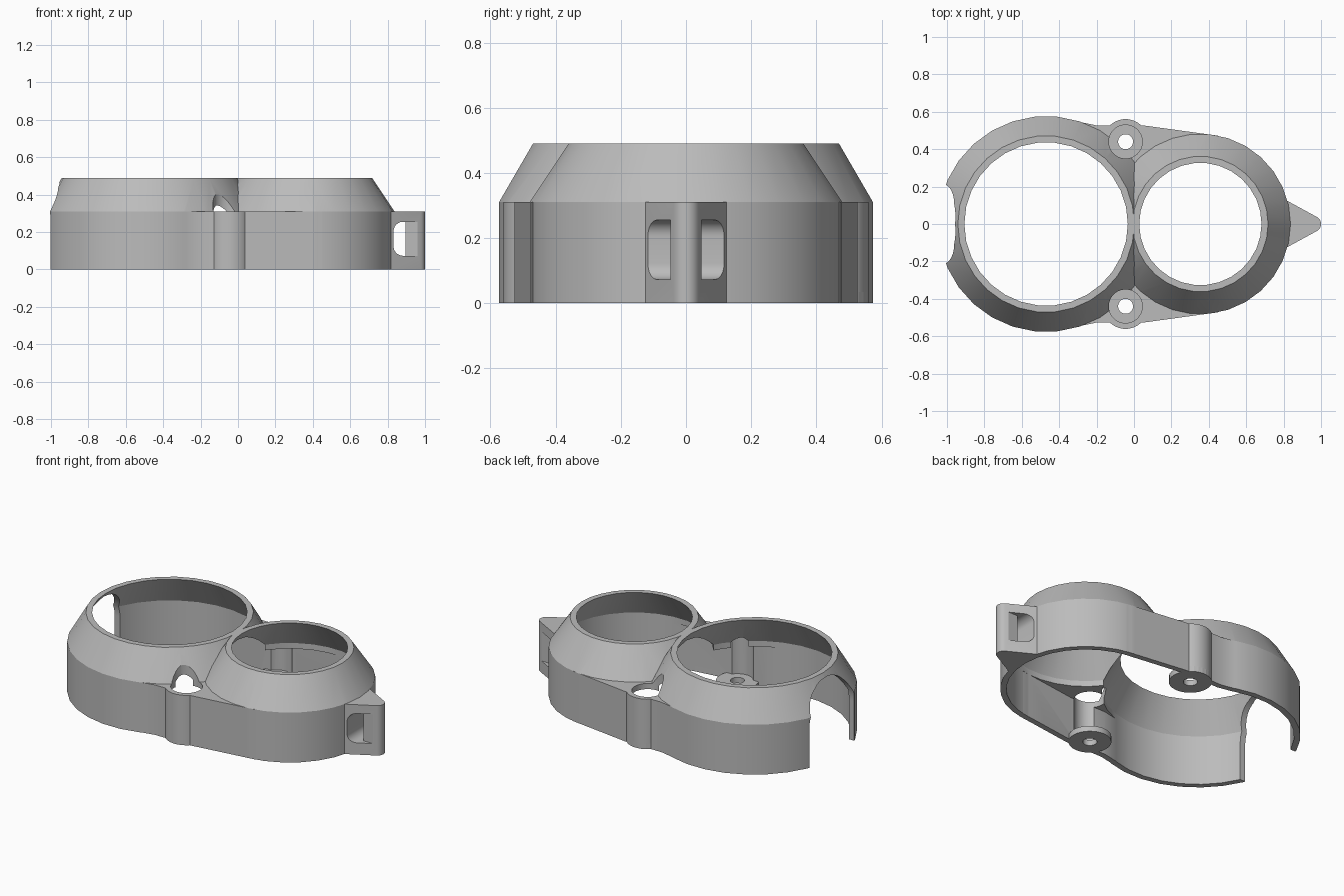
import bpy, bmesh, math
from mathutils import Vector
from mathutils.geometry import convex_hull_2d

if "Cube" in bpy.data.objects:
    bpy.data.objects.remove(bpy.data.objects["Cube"], do_unlink=True)

WALL_TOP, RIM_TOP, THICK = 0.31, 0.49, 0.035
BIG = dict(x=-0.47, base=0.577, rim=0.472)
SMALL = dict(x=0.355, base=0.482, rim=0.362)
BOSS_X, BOSS_Y = -0.045, 0.44

grey = bpy.data.materials.new("plain grey")
grey.use_nodes = True
grey.diffuse_color = (0.5, 0.5, 0.5, 1)
grey.node_tree.nodes["Principled BSDF"].inputs["Base Color"].default_value = grey.diffuse_color


def ring(cx, cy, r, n=30, start=0.0, sweep=math.tau):
    return [(cx + r * math.cos(start + sweep * i / n),
             cy + r * math.sin(start + sweep * i / n)) for i in range(n)]


def make_object(name, bm):
    bmesh.ops.recalc_face_normals(bm, faces=bm.faces)
    mesh = bpy.data.meshes.new(name)
    bm.to_mesh(mesh)
    bm.free()
    mesh.materials.append(grey)
    obj = bpy.data.objects.new(name, mesh)
    bpy.context.collection.objects.link(obj)
    return obj


def loft(name, loops):
    """Solid through matching closed loops of points."""
    bm = bmesh.new()
    rows = [[bm.verts.new(p) for p in loop] for loop in loops]
    n = len(rows[0])
    for a, b in zip(rows, rows[1:]):
        for i in range(n):
            j = (i + 1) % n
            bm.faces.new((a[i], a[j], b[j], b[i]))
    bm.faces.new(rows[0])
    bm.faces.new(rows[-1])
    return make_object(name, bm)


def prism(name, outline, lo, hi, axis="z"):
    place = {"z": lambda u, v, w: (u, v, w),
             "y": lambda u, v, w: (u, w, v),
             "x": lambda u, v, w: (w, u, v)}[axis]
    return loft(name, [[place(u, v, w) for u, v in outline] for w in (lo, hi)])


def lathe(name, cx, profile):
    return loft(name, [[(x, y, z) for x, y in ring(cx, 0, r)] for r, z in profile])


def combine(target, tool, operation):
    mod = target.modifiers.new(operation, "BOOLEAN")
    mod.operation, mod.object, mod.solver = operation, tool, "EXACT"
    bpy.ops.object.select_all(action="DESELECT")
    bpy.context.view_layer.objects.active = target
    target.select_set(True)
    bpy.ops.object.modifier_apply(modifier=mod.name)
    bpy.data.objects.remove(tool, do_unlink=True)


def bridge_outline(inset):
    half = [(-0.36, 0.56), (-0.2, 0.527), (0.05, 0.527), (0.45, 0.472)]
    half = [(x, y - inset) for x, y in half]
    return half + [(x, -y) for x, y in reversed(half)]


def cup(name, c):
    return lathe(name, c["x"], [(c["base"], 0), (c["base"], WALL_TOP), (c["rim"], RIM_TOP)])


def cup_cavity(name, c):
    base, rim = c["base"] - THICK, c["rim"] - THICK
    return lathe(name, c["x"], [(base, -0.1), (base, WALL_TOP), (rim, RIM_TOP), (rim, 0.6)])


# Outer body: two cups, flat bridge, screw columns
housing = cup("housing", BIG)
combine(housing, cup("small_cup", SMALL), "UNION")
combine(housing, prism("bridge", bridge_outline(0), 0, WALL_TOP), "UNION")
for side in (-1, 1):
    combine(housing, prism("screw_column", ring(BOSS_X, side * BOSS_Y, 0.121), 0, WALL_TOP), "UNION")

# Pointed strap lug
points = [(0.79, -0.14), (0.79, 0.14)] + ring(0.957, 0, 0.043)
lug = [points[i] for i in convex_hull_2d([Vector(p) for p in points])]
combine(housing, prism("strap_lug", lug, 0, WALL_TOP), "UNION")

# Hollow interior
combine(housing, cup_cavity("big_cavity", BIG), "DIFFERENCE")
combine(housing, cup_cavity("small_cavity", SMALL), "DIFFERENCE")
combine(housing, prism("bridge_cavity", bridge_outline(THICK), -0.1, WALL_TOP - THICK), "DIFFERENCE")

# Screw recesses with pierced seats at the bottom
for side in (-1, 1):
    y = side * BOSS_Y
    combine(housing, prism("recess", ring(BOSS_X, y, 0.09), 0.035, 0.6), "DIFFERENCE")
    combine(housing, prism("screw_seat", ring(BOSS_X, y, 0.121), 0, 0.035), "UNION")
    combine(housing, prism("screw_hole", ring(BOSS_X, y, 0.04), -0.1, 0.1), "DIFFERENCE")

# Arched opening in the big cup
arch = ring(0, 0.245, 0.22, 24, 0, math.pi) + [(-0.22, 0.245), (-0.22, -0.1), (0.22, -0.1)]
combine(housing, prism("arch_opening", arch, -1.3, -0.7, "x"), "DIFFERENCE")

# Strap slot around the lug's post
low, high, r = 0.073, 0.255, 0.05
slot = ([(1.1, low), (1.1, high)]
        + ring(0.832 + r, high - r, r, 8, math.pi / 2, math.pi / 2) + [(0.832, high - r)]
        + ring(0.832 + r, low + r, r, 8, math.pi, math.pi / 2) + [(0.832 + r, low)])
slot_cutter = prism("strap_slot", slot, -0.3, 0.3, "y")
post = [(0.895, -0.047), (1.2, -0.047), (1.2, 0.047), (0.895, 0.047)]
combine(slot_cutter, prism("post", post, -0.1, 0.5), "DIFFERENCE")
combine(housing, slot_cutter, "DIFFERENCE")

# Smooth curved walls, crisp edges
bpy.ops.object.select_all(action="DESELECT")
bpy.context.view_layer.objects.active = housing
housing.select_set(True)
bpy.ops.object.shade_smooth_by_angle(angle=math.radians(25))
